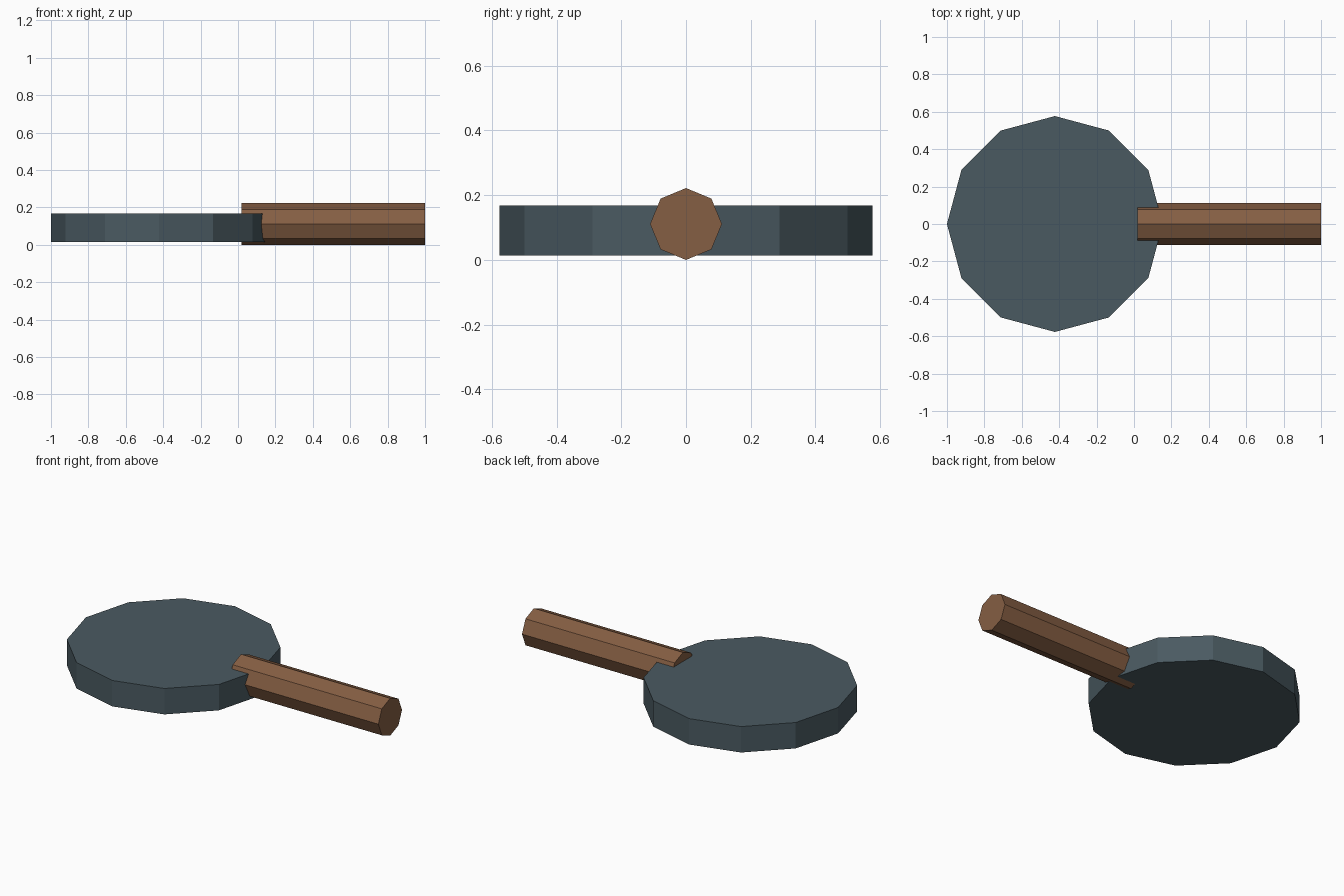
import bpy
import math

if "Cube" in bpy.data.objects:
    bpy.data.objects.remove(bpy.data.objects["Cube"])


def material(name, rgb):
    m = bpy.data.materials.new(name)
    m.diffuse_color = (*rgb, 1.0)
    m.use_nodes = True
    m.node_tree.nodes["Principled BSDF"].inputs["Base Color"].default_value = m.diffuse_color
    return m


def prism(name, sides, radius, depth, location, rotation, mat):
    bpy.ops.mesh.primitive_cylinder_add(vertices=sides, radius=radius, depth=depth,
                                        location=location, rotation=rotation)
    ob = bpy.context.object
    ob.name = name
    ob.data.materials.append(mat)
    return ob


slate = material("slate_blue_grey", (0.068, 0.102, 0.120))
wood = material("wood_brown", (0.235, 0.112, 0.056))

# Flat twelve-sided pan, with corners on the x and y axes
prism("pan", 12, 0.577, 0.154, (-0.423, 0, 0.091), (0, 0, 0), slate)

# Eight-sided handle lying along x, overlapping the pan rim
prism("handle", 8, 0.111, 0.98, (0.51, 0, 0.111), (0, math.pi / 2, 0), wood)
